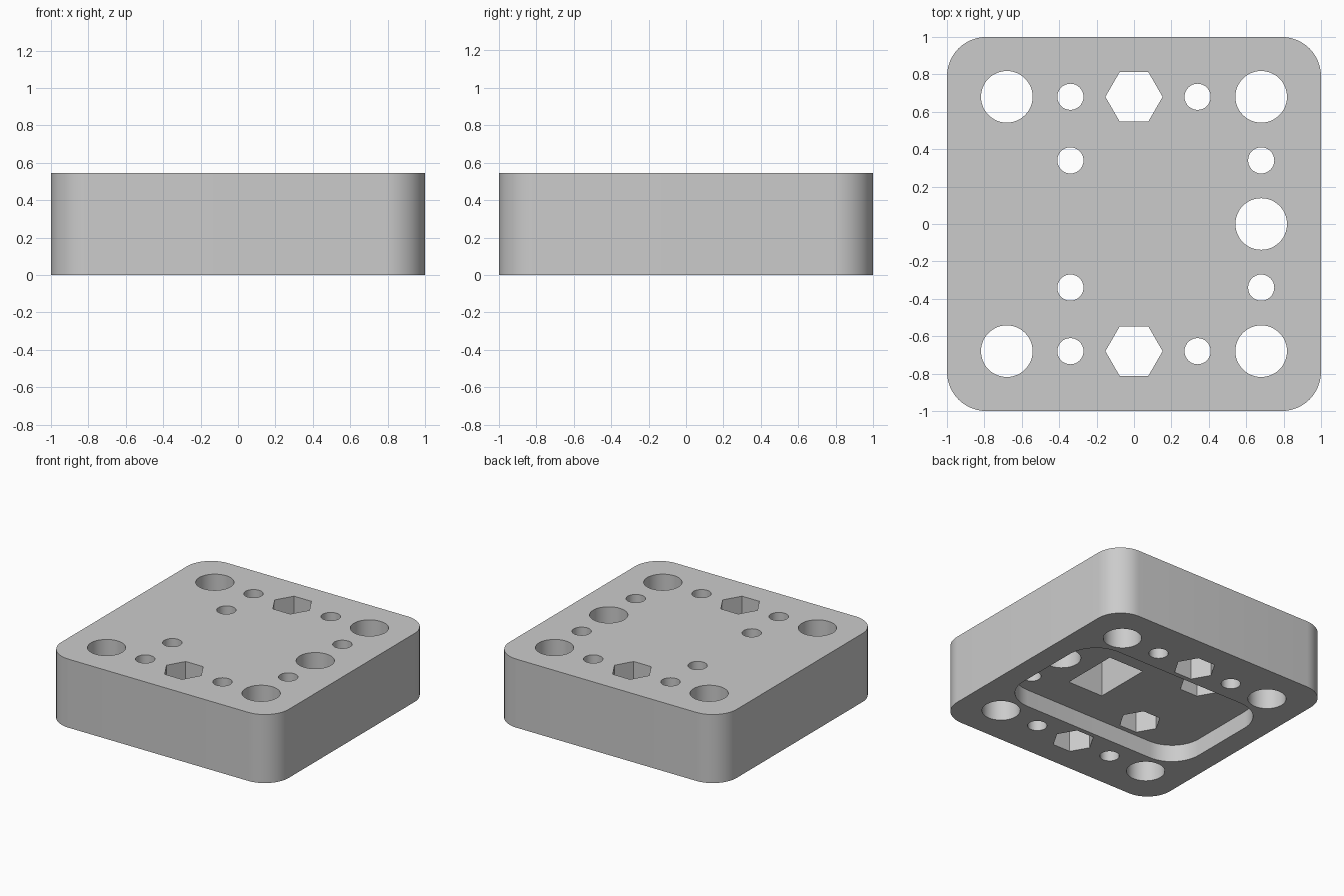
import bpy, bmesh, math

cube = bpy.data.objects.get("Cube")
if cube:
    bpy.data.objects.remove(cube, do_unlink=True)

HEIGHT = 0.545
PITCH = 0.34        # spacing of the hole grid
POCKET = 0.135      # depth of the underside pocket
TRAP_TOP = 0.41     # ceiling of the nut traps

grey = bpy.data.materials.new("plain_grey")
grey.use_nodes = True
grey.diffuse_color = (0.6, 0.6, 0.6, 1)
grey.node_tree.nodes["Principled BSDF"].inputs["Base Color"].default_value = (0.6, 0.6, 0.6, 1)


def ring(x, y, r, sides):
    """Regular outline; a six-sided one has corners along x."""
    return [(x + r * math.cos(math.tau * i / sides),
             y + r * math.sin(math.tau * i / sides)) for i in range(sides)]


def rounded(hx, hy, r, steps=12):
    """Rounded rectangle outline, counter-clockwise."""
    pts = []
    for k, (sx, sy) in enumerate([(1, 1), (-1, 1), (-1, -1), (1, -1)]):
        for i in range(steps + 1):
            a = (k + i / steps) * math.pi / 2
            pts.append((sx * (hx - r) + r * math.cos(a), sy * (hy - r) + r * math.sin(a)))
    return pts


def prism(name, outline, z0, z1):
    """Extrude an outline upward from z0 to z1."""
    bm = bmesh.new()
    face = bm.faces.new([bm.verts.new((x, y, z0)) for x, y in outline])
    top = bmesh.ops.extrude_face_region(bm, geom=[face])
    verts = [v for v in top["geom"] if isinstance(v, bmesh.types.BMVert)]
    bmesh.ops.translate(bm, vec=(0, 0, z1 - z0), verts=verts)
    bmesh.ops.recalc_face_normals(bm, faces=bm.faces)
    mesh = bpy.data.meshes.new(name)
    bm.to_mesh(mesh)
    bm.free()
    mesh.materials.append(grey)
    obj = bpy.data.objects.new(name, mesh)
    bpy.context.collection.objects.link(obj)
    return obj


# Main block
block = prism("mounting_block", rounded(1, 1, 0.21), 0, HEIGHT)
bpy.context.view_layer.objects.active = block
block.select_set(True)


def cut(outline, z0=-0.1, z1=HEIGHT + 0.1):
    """Subtract a prism from the block and discard the cutter."""
    cutter = prism("cutter", outline, z0, z1)
    cutter.hide_render = True
    mod = block.modifiers.new("cut", 'BOOLEAN')
    mod.operation = 'DIFFERENCE'
    mod.solver = 'EXACT'
    mod.object = cutter
    bpy.ops.object.modifier_apply(modifier=mod.name)
    bpy.data.objects.remove(cutter, do_unlink=True)


# Underside pocket, with a deeper rectangular recess in its ceiling
cut(rounded(0.825, 0.51, 0.25), z1=POCKET)
cut([(0.11, -0.23), (0.42, -0.23), (0.42, 0.23), (0.11, 0.23)], z0=0.05, z1=0.43)

for side in (-1, 1):
    edge = side * 2 * PITCH
    # Hexagonal through holes
    cut(ring(0, edge, 0.153, 6))
    # Nut traps reached from the pocket
    cut(ring(-PITCH, side * PITCH, 0.153, 6), z0=0.05, z1=TRAP_TOP)
    # Large corner holes and small screw holes
    for x in (-2 * PITCH, 2 * PITCH):
        cut(ring(x, edge, 0.138, 48))
    for x, y in [(-PITCH, edge), (PITCH, edge), (-PITCH, side * PITCH), (2 * PITCH, side * PITCH)]:
        cut(ring(x, y, 0.07, 32))

# Large hole in the middle of one side
cut(ring(2 * PITCH, 0, 0.138, 48))

bpy.ops.object.shade_smooth_by_angle(angle=math.radians(30))
